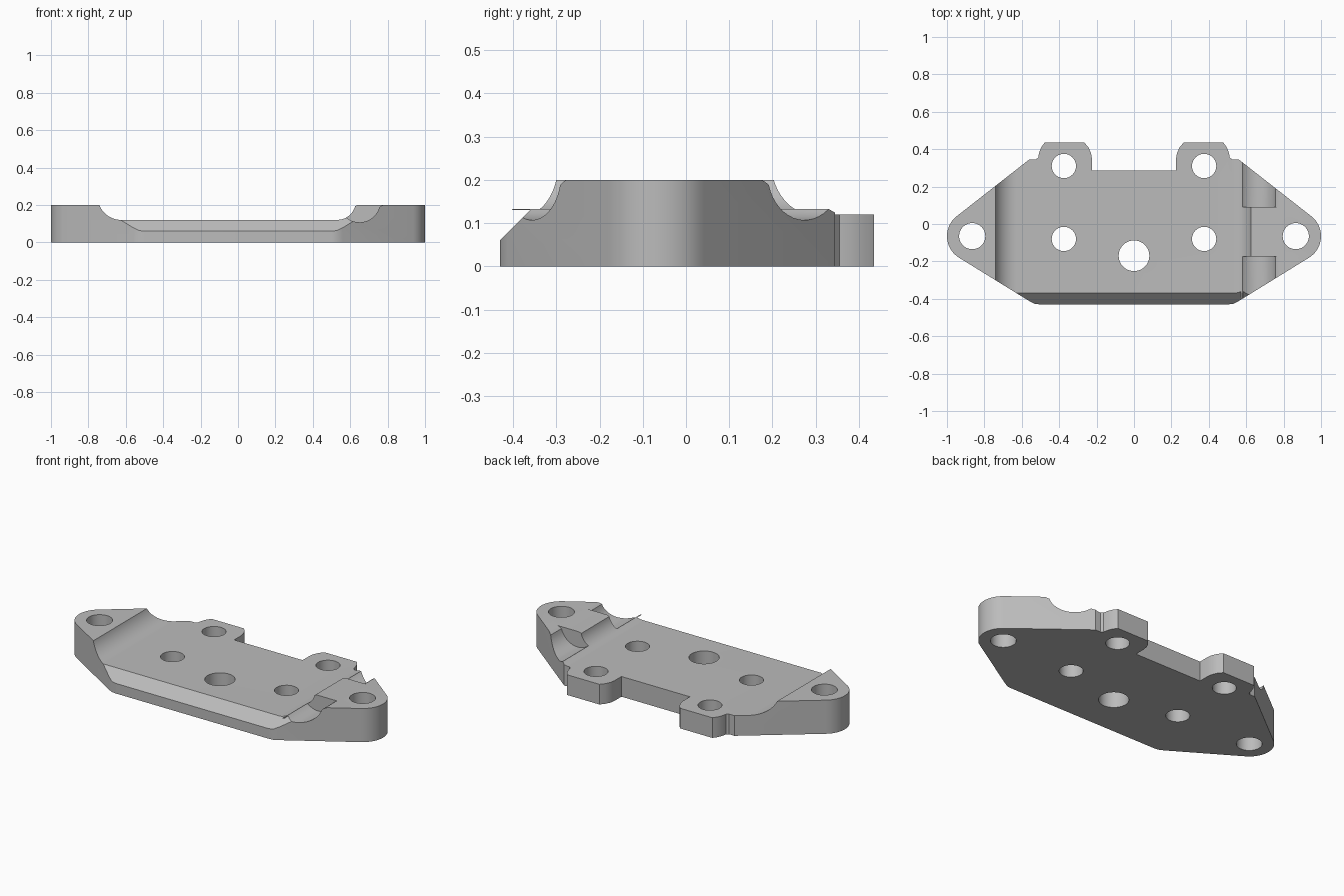
import bpy, bmesh, math
from math import radians, sin, cos

default = bpy.data.objects.get("Cube")
if default:
    bpy.data.objects.remove(default, do_unlink=True)

grey = bpy.data.materials.new("plain grey")
grey.use_nodes = True
grey.diffuse_color = (0.5, 0.5, 0.5, 1)
grey.node_tree.nodes["Principled BSDF"].inputs["Base Color"].default_value = (0.5, 0.5, 0.5, 1)


def arc(cx, cy, r, start, end, n=16):
    angles = [radians(start + (end - start) * i / n) for i in range(n + 1)]
    return [(cx + r * cos(a), cy + r * sin(a)) for a in angles]


def prism(name, points, low, high, place):
    """Extrude a 2D outline from low to high; place maps (u, v, depth) to xyz."""
    bm = bmesh.new()
    face = bm.faces.new([bm.verts.new(place(u, v, low)) for u, v in points])
    new = bmesh.ops.extrude_face_region(bm, geom=[face])["geom"]
    for v in new:
        if isinstance(v, bmesh.types.BMVert):
            i = place(0, 0, high - low)
            v.co.x += i[0]
            v.co.y += i[1]
            v.co.z += i[2]
    bmesh.ops.recalc_face_normals(bm, faces=bm.faces)
    mesh = bpy.data.meshes.new(name)
    bm.to_mesh(mesh)
    bm.free()
    mesh.materials.append(grey)
    obj = bpy.data.objects.new(name, mesh)
    bpy.context.scene.collection.objects.link(obj)
    return obj


def along_z(u, v, d): return (u, v, d)
def along_y(u, v, d): return (u, d, v)
def along_x(u, v, d): return (d, u, v)


# Plate outline: right half from front to back, then mirrored
half = [(0.50, -0.43), (0.53, -0.427), (0.56, -0.412)]
half += arc(0.865, -0.065, 0.135, -58.5, 52)
half += [(0.56, 0.345), (0.525, 0.345), (0.512, 0.355), (0.508, 0.38),
         (0.496, 0.41), (0.478, 0.435), (0.265, 0.435), (0.244, 0.41),
         (0.23, 0.38), (0.225, 0.35), (0.225, 0.285)]
outline = half + [(-x, y) for x, y in reversed(half)]
plate = prism("mounting_plate", outline, 0, 0.2, along_z)

cutters = []

# Lowered middle with a curved rise to each ear
dip = [(-0.745, 0.3)] + arc(-0.625, 0.245, 0.125, 197, 270)
dip += arc(0.53, 0.22, 0.1, 270, 345) + [(0.637, 0.199), (0.665, 0.203), (0.665, 0.3)]
cutters.append(prism("middle_cutter", dip, -1, 1, along_y))

# Deeper coves on either side of the left ear's raised band
cove = [(0.56, 0.3)] + arc(0.65, 0.217, 0.11, 215, 345)
cove += [(0.77, 0.197), (0.79, 0.203), (0.79, 0.3)]
for low, high in ((-1, -0.175), (0.09, 1)):
    cutters.append(prism("cove_cutter", cove, low, high, along_y))

# Sloped front edge
slope = [(-0.45, 0.04), (-0.35, 0.14), (-0.35, 0.3), (-0.6, 0.3), (-0.6, 0.04)]
slope_cutter = [(-0.45, 0.04), (-0.36, 0.13), (-0.45, 0.13)]
cutters.append(prism("front_slope_cutter", slope_cutter, -0.7, 0.7, along_x))

# Bolt holes
holes = [(0, -0.17, 0.082)]
for side in (-1, 1):
    holes += [(side * 0.865, -0.065, 0.07), (side * 0.375, -0.08, 0.065),
              (side * 0.375, 0.31, 0.065)]
for x, y, r in holes:
    cutters.append(prism("hole_cutter", arc(x, y, r, 0, 360, 40)[:-1], -0.1, 0.4, along_z))

# Cut everything, then drop the helpers
bpy.ops.object.select_all(action="DESELECT")
plate.select_set(True)
bpy.context.view_layer.objects.active = plate
for cutter in cutters:
    cutter.hide_render = True
    mod = plate.modifiers.new("cut", "BOOLEAN")
    mod.operation = "DIFFERENCE"
    mod.solver = "EXACT"
    mod.object = cutter
    bpy.ops.object.modifier_apply(modifier=mod.name)
for cutter in cutters:
    bpy.data.objects.remove(cutter, do_unlink=True)

bpy.ops.object.shade_smooth_by_angle(angle=radians(25))
